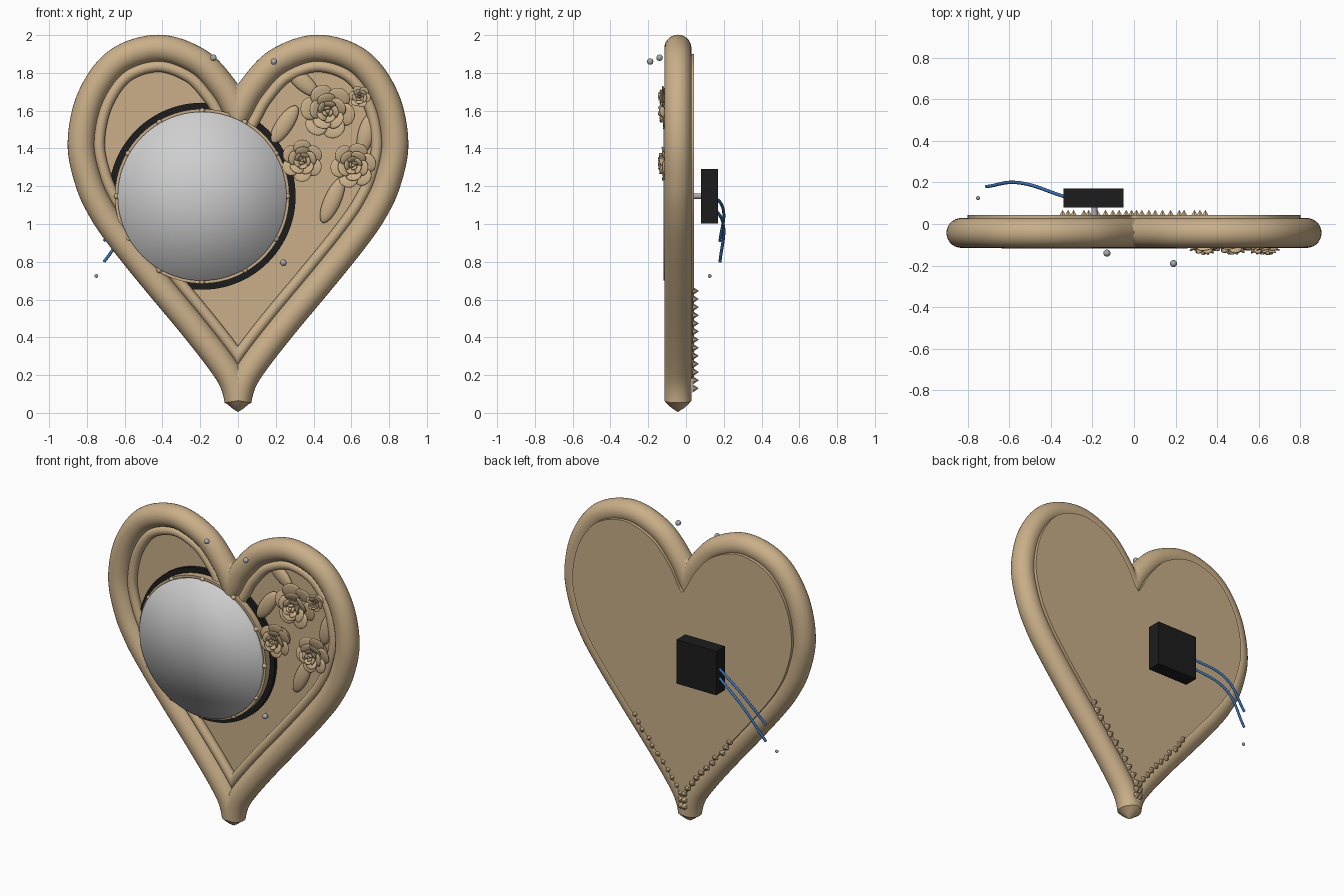
import bpy, bmesh, math
from mathutils import Matrix, Vector

if "Cube" in bpy.data.objects:
    bpy.data.objects.remove(bpy.data.objects["Cube"])


def material(name, rgb, rough=0.6):
    m = bpy.data.materials.new(name)
    m.use_nodes = True
    m.diffuse_color = (*rgb, 1)
    node = next(n for n in m.node_tree.nodes if n.type == "BSDF_PRINCIPLED")
    node.inputs["Base Color"].default_value = (*rgb, 1)
    node.inputs["Roughness"].default_value = rough
    return m


TAN = material("tan", (0.59, 0.43, 0.25))
BLACK = material("black", (0.012, 0.012, 0.012))
SILVER = material("silver", (0.62, 0.62, 0.62))
STEEL = material("steel grey", (0.4, 0.4, 0.42))
BLUE = material("wire blue", (0.04, 0.16, 0.45))


def finish(bm, name, mat, angle=40, mirror=False):
    bmesh.ops.recalc_face_normals(bm, faces=bm.faces)
    me = bpy.data.meshes.new(name)
    bm.to_mesh(me)
    bm.free()
    me.materials.append(mat)
    me.shade_smooth()
    if angle < 180:
        me.set_sharp_from_angle(angle=math.radians(angle))
    ob = bpy.data.objects.new(name, me)
    bpy.context.collection.objects.link(ob)
    if mirror:
        ob.modifiers.new("mirror", "MIRROR")
    return ob


def place(x, y, z):
    return Matrix.Translation((x, y, z))


def rot(deg, axis):
    return Matrix.Rotation(math.radians(deg), 4, axis)


def ellipsoid(bm, matrix, size, seg=16, rings=10):
    bmesh.ops.create_uvsphere(bm, u_segments=seg, v_segments=rings, radius=1,
                              matrix=matrix @ Matrix.Diagonal((*size, 1)))


def drum(bm, x, z, radius, front, back, tip=None, seg=96):
    # cylinder or cone whose axis runs along y; second radius faces the front
    bmesh.ops.create_cone(bm, cap_ends=True, cap_tris=True, segments=seg,
                          radius1=radius, radius2=radius if tip is None else tip,
                          depth=abs(back - front),
                          matrix=place(x, (front + back) / 2, z) @ rot(90 if front < back else -90, "X"))


# Centre line of the right half of the heart, as (x, z), from cleft to tip
KEYS = [(-0.16, 1.31), (-0.08, 1.45), (0, 1.59), (0.075, 1.72), (0.21, 1.86),
        (0.42, 1.93), (0.64, 1.86), (0.78, 1.67), (0.83, 1.43), (0.79, 1.22),
        (0.715, 1.06), (0.61, 0.91), (0.445, 0.705), (0.245, 0.465),
        (0.1, 0.28), (0.03, 0.17), (0, 0.065)]


def spline(keys, steps=8):
    k = [Vector(p) for p in keys]
    k = [2 * k[0] - k[1]] + k + [k[-1] + Vector((0, -0.1))]
    out = []
    for a, b, c, d in zip(k, k[1:], k[2:], k[3:]):
        for i in range(steps):
            t = i / steps
            out.append(0.5 * (2 * b + (c - a) * t + (2 * a - 5 * b + 4 * c - d) * t * t
                              + (3 * b - a - 3 * c + d) * t ** 3))
    return out + [k[-2]]


PATH = spline(KEYS)


def frames(path):
    for i, p in enumerate(path):
        t = (path[min(i + 1, len(path) - 1)] - path[max(i - 1, 0)]).normalized()
        yield p, Vector((t.y, -t.x))


def inset(dist):
    return [p + n * dist for p, n in frames(PATH)]


def heart_tube(name, path, radius, y, tip=()):
    # sweep a round section along the half heart, trim at the middle, mirror
    bm = bmesh.new()
    rows = [(p, n, radius) for p, n in frames(path)]
    rows += [(Vector((0, z)), Vector((-1, 0)), r) for z, r in tip]
    rings, count = [], 28
    for p, n, r in rows:
        ring = []
        for i in range(count):
            a = math.tau * i / count
            q = p + n * r * math.cos(a)
            ring.append(bm.verts.new((q.x, y + r * math.sin(a), q.y)))
        rings.append(ring)
    for a, b in zip(rings, rings[1:]):
        for i in range(count):
            j = (i + 1) % count
            bm.faces.new((a[i], a[j], b[j], b[i]))
    bmesh.ops.bisect_plane(bm, geom=bm.verts[:] + bm.edges[:] + bm.faces[:],
                           plane_co=(0, 0, 0), plane_no=(1, 0, 0), clear_inner=True)
    finish(bm, name, TAN, mirror=True)


heart_tube("heart_frame", PATH, 0.072, -0.043, [(0.045, 0.055), (0.025, 0.032), (0.006, 0.002)])
heart_tube("inner_bead", inset(0.095), 0.03, -0.05)

# Back panel
bm = bmesh.new()
outline = [p for p in inset(0.03) if p.x > 0]
outline[0].x = outline[-1].x = 0
face = bm.faces.new([bm.verts.new((p.x, -0.03, p.y)) for p in outline])
new = bmesh.ops.extrude_face_region(bm, geom=[face])["geom"]
bmesh.ops.translate(bm, vec=(0, 0.073, 0), verts=[v for v in new if isinstance(v, bmesh.types.BMVert)])
bmesh.ops.delete(bm, geom=[f for f in bm.faces if all(abs(v.co.x) < 1e-5 for v in f.verts)],
                 context="FACES_ONLY")
finish(bm, "back_panel", TAN, mirror=True)

# Row of teeth on the back, along the lower edges
bm = bmesh.new()
edge = inset(0.035)
for i in range(13):
    z = 0.13 + 0.043 * i
    p = min(edge[len(edge) // 2:], key=lambda q: abs(q.y - z))
    drum(bm, max(p.x, 0.012), z, 0.022, 0.068, 0.035, tip=0, seg=6)
finish(bm, "back_teeth", TAN, angle=20, mirror=True)

# Round mirror with its mounts
CX, CZ = -0.19, 1.147
for name, mat, r, front, back, angle in (
        ("black_ring", BLACK, 0.495, -0.055, -0.025, 40),
        ("mirror_mount", TAN, 0.462, -0.098, -0.05, 40),
        ("mirror_disc", SILVER, 0.447, -0.118, -0.095, 180)):
    bm = bmesh.new()
    drum(bm, CX, CZ, r, front, back)
    finish(bm, name, mat, angle)

bm = bmesh.new()
for i in range(12):
    a = math.tau * i / 12
    ellipsoid(bm, place(CX + 0.452 * math.cos(a), -0.098, CZ + 0.452 * math.sin(a)), (0.015,) * 3)
finish(bm, "mount_studs", TAN, 180)


def rose(index, x, z, r):
    bm = bmesh.new()
    base = -0.15 + 0.5 * r
    drum(bm, x, z, 0.55 * r, base, -0.02, seg=24)
    # count, distance, half width, half height, lift, tilt
    layers = [(6, 0.62, 0.42, 0.36, 0.0, 14), (5, 0.42, 0.34, 0.26, 0.17, 30),
              (5, 0.25, 0.22, 0.19, 0.28, 50), (3, 0.11, 0.13, 0.15, 0.34, 72)]
    for k, (count, dist, w, h, lift, tilt) in enumerate(layers):
        for i in range(count):
            m = (place(x, base, z) @ rot(360 * i / count + 25 * k + 40 * index, "Y")
                 @ place(0, -lift * r, dist * r) @ rot(tilt, "X") @ rot(8, "Z"))
            ellipsoid(bm, m, (w * r, 0.07 * r, h * r), 14, 10)
    ellipsoid(bm, place(x, base - 0.3 * r, z), (0.09 * r, 0.17 * r, 0.09 * r))
    finish(bm, f"rose_{index}", TAN, 180)


for i, spec in enumerate([(0.475, 1.595, 0.15), (0.61, 1.31, 0.125),
                          (0.34, 1.335, 0.115), (0.645, 1.675, 0.06)]):
    rose(i + 1, *spec)

# Leaves: x, z, half length, lean from level
for i, (x, z, length, lean) in enumerate([(0.245, 1.525, 0.12, 56), (0.5, 1.125, 0.13, 66),
                                          (0.34, 1.755, 0.11, -42), (0.68, 1.48, 0.11, 75)]):
    bm = bmesh.new()
    ellipsoid(bm, place(x, -0.045, z) @ rot(-lean, "Y"), (length, 0.025, 0.045), 24, 12)
    finish(bm, f"leaf_{i + 1}", TAN, 180)

# Motor box and its post on the back
bm = bmesh.new()
bmesh.ops.create_cube(bm, size=1, matrix=place(-0.195, 0.125, 1.147) @ Matrix.Diagonal((0.29, 0.09, 0.29, 1)))
finish(bm, "motor_box", BLACK)
bm = bmesh.new()
drum(bm, CX, CZ, 0.014, 0.03, 0.09, seg=24)
finish(bm, "motor_post", STEEL)

# Two bent wires
for name, start, drop in (("upper_wire", 1.165, 0.255), ("lower_wire", 1.105, 0.305)):
    cu = bpy.data.curves.new(name, "CURVE")
    cu.dimensions = "3D"
    cu.bevel_depth = 0.008
    cu.bevel_resolution = 3
    sp = cu.splines.new("BEZIER")
    shape = [(-0.33, 0.13, 0), (-0.55, 0.198, 0.36), (-0.71, 0.18, 1)]
    sp.bezier_points.add(len(shape) - 1)
    for b, (x, y, f) in zip(sp.bezier_points, shape):
        b.co = (x, y, start - drop * f)
        b.handle_left_type = b.handle_right_type = "AUTO"
    cu.use_fill_caps = True
    cu.materials.append(BLUE)
    bpy.context.collection.objects.link(bpy.data.objects.new(name, cu))

# Loose little balls around the heart
for i, (x, y, z, r) in enumerate([(-0.13, -0.14, 1.88, 0.017), (0.19, -0.19, 1.86, 0.017),
                                  (0.24, -0.06, 0.795, 0.017), (-0.75, 0.125, 0.725, 0.01),
                                  (0.67, -0.105, 1.862, 0.006)]):
    bm = bmesh.new()
    ellipsoid(bm, place(x, y, z), (r, r, r))
    finish(bm, f"small_ball_{i + 1}", STEEL, 180)
